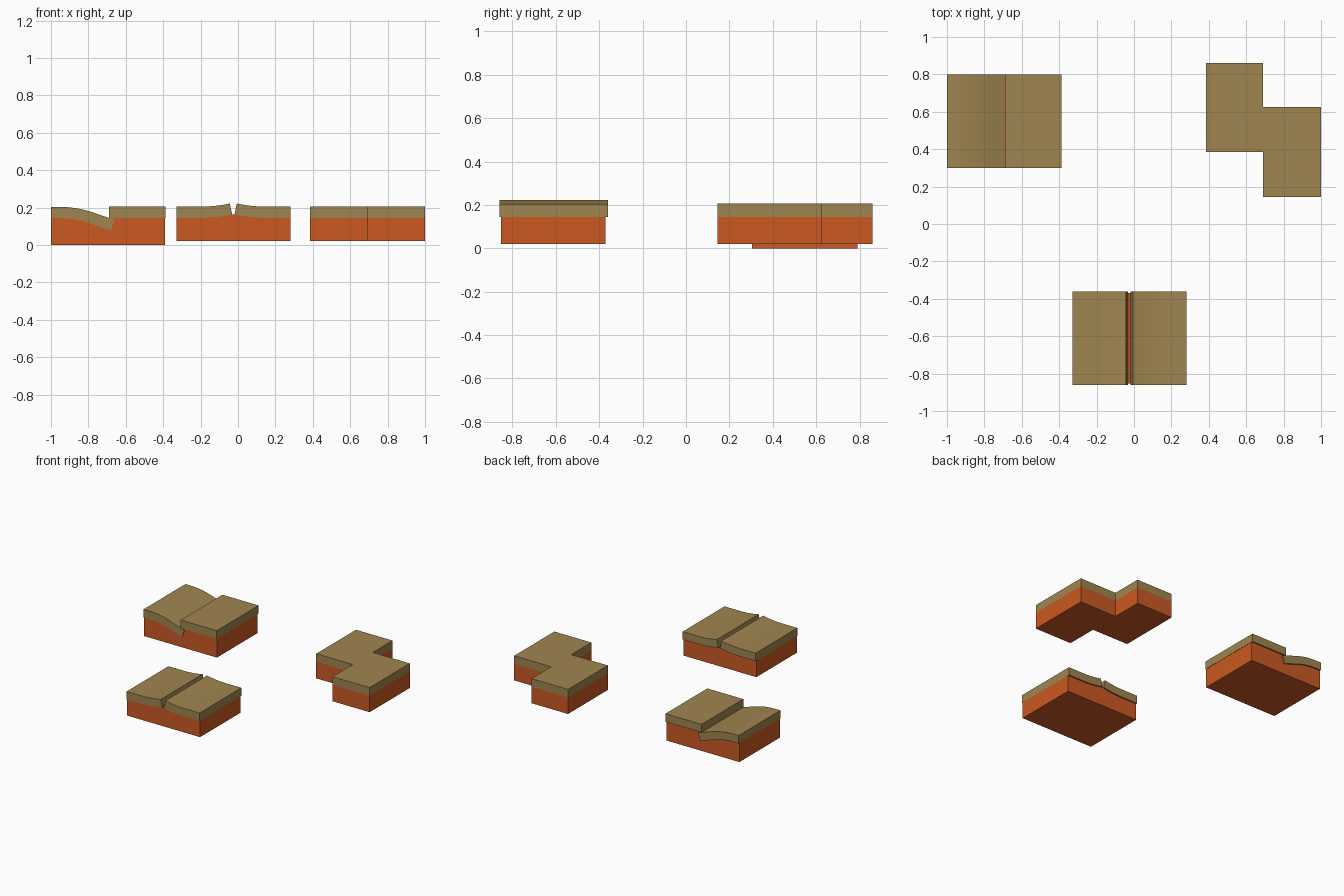
import bpy, bmesh, math

if "Cube" in bpy.data.objects:
    bpy.data.objects.remove(bpy.data.objects["Cube"])


def material(name, color):
    m = bpy.data.materials.new(name)
    m.diffuse_color = (*color, 1)
    m.use_nodes = True
    m.node_tree.nodes["Principled BSDF"].inputs["Base Color"].default_value = m.diffuse_color
    return m


CRUST = material("crust_brown", (0.35, 0.235, 0.08))
MANTLE = material("mantle_orange", (0.60, 0.10, 0.017))
BASE, SURFACE, THICK = 0.02, 0.145, 0.06


def extrude(name, points, y0, y1, mat):
    """Extrude an (x, z) outline from y0 to y1."""
    bm = bmesh.new()
    face = bm.faces.new([bm.verts.new((x, y0, z)) for x, z in points])
    geo = bmesh.ops.extrude_face_region(bm, geom=[face])["geom"]
    for v in geo:
        if isinstance(v, bmesh.types.BMVert):
            v.co.y = y1
    bmesh.ops.recalc_face_normals(bm, faces=bm.faces[:])
    mesh = bpy.data.meshes.new(name)
    bm.to_mesh(mesh)
    bm.free()
    obj = bpy.data.objects.new(name, mesh)
    bpy.context.collection.objects.link(obj)
    mesh.materials.append(mat)
    bpy.context.view_layer.objects.active = obj
    obj.select_set(True)
    bpy.ops.object.shade_smooth_by_angle(angle=math.radians(30))
    obj.select_set(False)
    return obj


def slab(name, x0, x1, y0, y1, z0, z1, mat):
    return extrude(name, [(x0, z0), (x1, z0), (x1, z1), (x0, z1)], y0, y1, mat)


def bent_plate(x0, x1, bend0, bend1, angle, z, steps=16):
    """Top and bottom lines of a plate whose slope ramps up between bend0 and bend1."""
    xs = [x0] + [bend0 + (bend1 - bend0) * i / steps for i in range(steps + 1)]
    if x1 > bend1:
        xs.append(x1)
    slope = lambda x: angle * min(1, max(0, (x - bend0) / (bend1 - bend0)))
    top, bottom, last = [], [], x0
    for x in xs:
        z += (x - last) * math.tan(slope((x + last) / 2))
        last = x
        a, h = slope(x), THICK / 2
        top.append((x - h * math.sin(a), z + h * math.cos(a)))
        bottom.append((x + h * math.sin(a), z - h * math.cos(a)))
    return top, bottom


# Convergent block: left plate dives below the right plate
slab("convergent_mantle", -1, -0.39, 0.305, 0.79, 0, SURFACE, MANTLE)
slab("overriding_plate", -0.69, -0.388, 0.30, 0.80, SURFACE, 0.206, CRUST)
top, bottom = bent_plate(-1, -0.67, -0.96, -0.78, math.radians(-19), 0.174)
extrude("subducting_plate", bottom + top[::-1], 0.30, 0.80, CRUST)

# Divergent block: mirrored plates rise towards a central rift
mid = -0.025
top, bottom = bent_plate(-0.33, mid - 0.0125, -0.2, mid - 0.0125, math.radians(12), 0.175)
flip = lambda pts: [(2 * mid - x, z) for x, z in pts]
outline = bottom + top[::-1]
extrude("rift_plate_left", outline, -0.86, -0.36, CRUST)
extrude("rift_plate_right", flip(outline), -0.86, -0.36, CRUST)
ridge = bottom + flip(bottom)[::-1]
extrude("divergent_mantle", [(-0.33, BASE)] + ridge + [(0.28, BASE)], -0.853, -0.37, MANTLE)

# Transform block: two halves slide past each other
for side, x0, x1, y0, y1 in (("left", 0.385, 0.69, 0.385, 0.86),
                             ("right", 0.69, 1.0, 0.145, 0.625)):
    slab("transform_mantle_" + side, x0, x1, y0, y1, BASE, SURFACE, MANTLE)
    slab("transform_plate_" + side, x0, x1, y0, y1, SURFACE, 0.206, CRUST)
